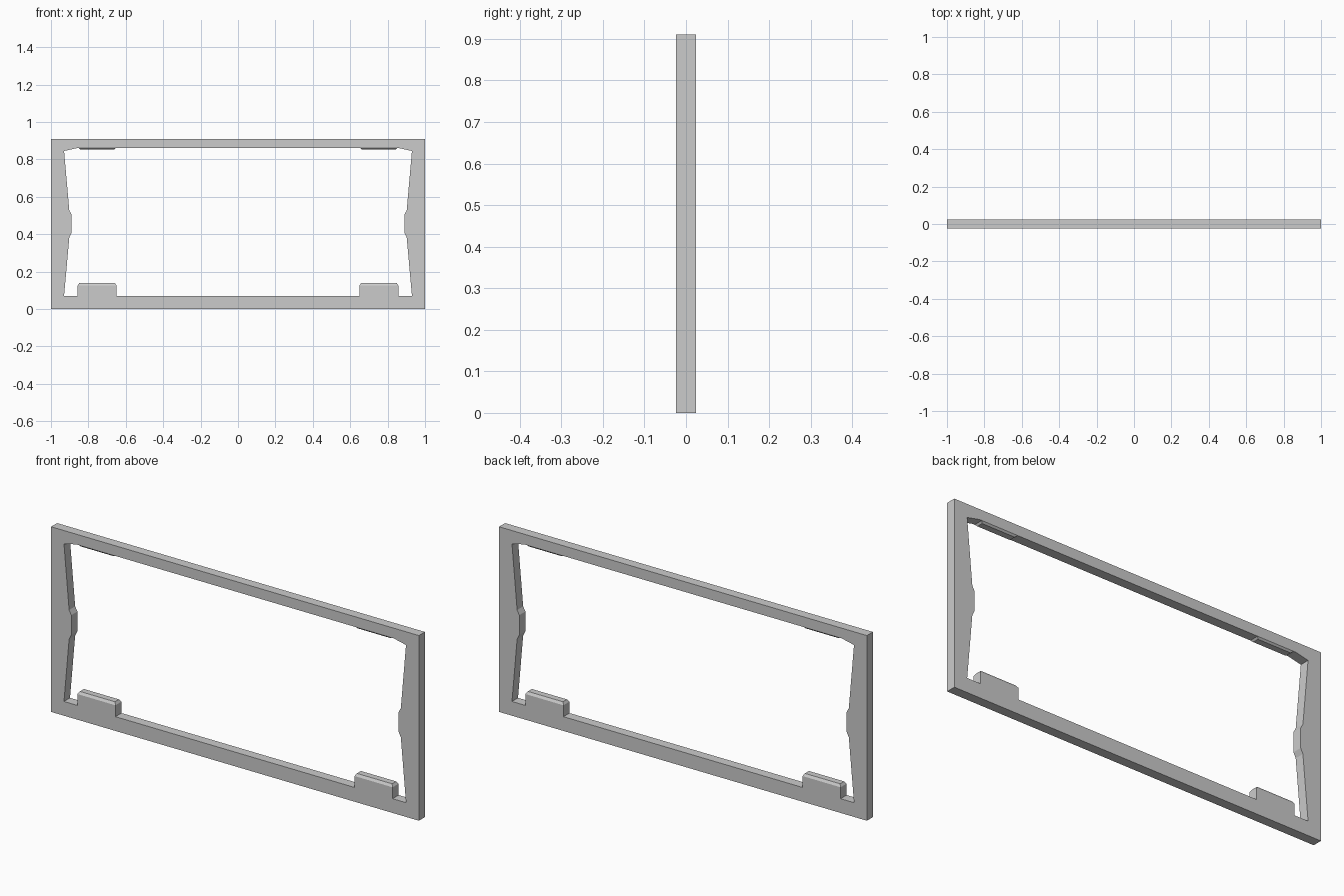
import bpy, bmesh
from mathutils import Vector

if "Cube" in bpy.data.objects:
    bpy.data.objects.remove(bpy.data.objects["Cube"])

HALF_DEPTH = 0.0235

# Right half of the frame as an (x, z) outline, counter-clockwise from the front
PROFILE = [
    (0, 0), (1, 0), (1, 0.91), (0, 0.91),            # outer edge
    (0, 0.86), (0.655, 0.86), (0.85, 0.86),          # top bar with pad seat
    (0.862, 0.86), (0.93, 0.845),                    # angled upper corner
    (0.902, 0.527), (0.89, 0.505), (0.89, 0.408), (0.902, 0.383),  # side bump
    (0.93, 0.07), (0.857, 0.07),                     # lower corner
    (0.857, 0.126), (0.65, 0.126), (0.65, 0.07),     # lower block
    (0, 0.07),
]

bm = bmesh.new()
face = bm.faces.new([bm.verts.new((x, -HALF_DEPTH, z)) for x, z in PROFILE])
ext = bmesh.ops.extrude_face_region(bm, geom=[face], use_keep_orig=True)
new_verts = [g for g in ext["geom"] if isinstance(g, bmesh.types.BMVert)]
bmesh.ops.translate(bm, verts=new_verts, vec=(0, 2 * HALF_DEPTH, 0))
bmesh.ops.recalc_face_normals(bm, faces=bm.faces)


def raise_pad(centre, inset, height):
    """Grow a tapered pad out of the face nearest to the given point."""
    pad = min(bm.faces, key=lambda f: (f.calc_center_median() - Vector(centre)).length)
    bmesh.ops.inset_region(bm, faces=[pad], thickness=inset, depth=0,
                           use_even_offset=True, use_boundary=True)
    bmesh.ops.translate(bm, verts=pad.verts[:], vec=pad.normal * height)


# Bevelled top of the lower block and the shallow pad under the top bar
raise_pad((0.7535, 0, 0.126), 0.008, 0.012)
raise_pad((0.7525, 0, 0.86), 0.008, 0.008)

# Open the centre seam, then mirror to the left side
seam = [f for f in bm.faces if all(abs(v.co.x) < 1e-5 for v in f.verts)]
bmesh.ops.delete(bm, geom=seam, context='FACES_ONLY')

mesh = bpy.data.meshes.new("frame")
bm.to_mesh(mesh)
bm.free()
frame = bpy.data.objects.new("frame", mesh)
bpy.context.collection.objects.link(frame)
mirror = frame.modifiers.new("mirror", 'MIRROR')
mirror.use_clip = True
